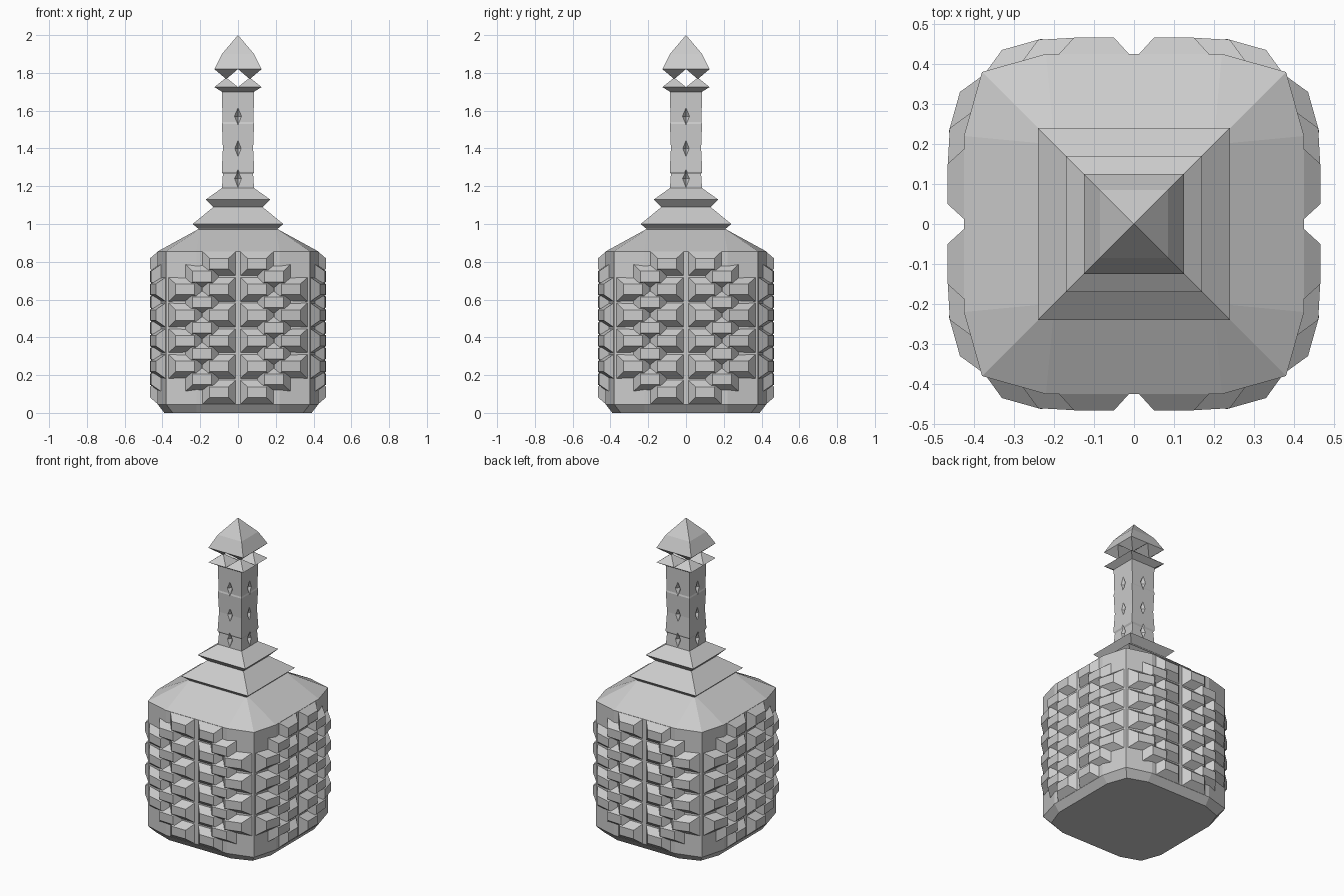
import bpy, bmesh, math
from mathutils import Matrix, Vector

if "Cube" in bpy.data.objects:
    bpy.data.objects.remove(bpy.data.objects["Cube"])


def finish(bm, name):
    bmesh.ops.remove_doubles(bm, verts=bm.verts, dist=1e-5)
    bmesh.ops.recalc_face_normals(bm, faces=bm.faces)
    me = bpy.data.meshes.new(name)
    bm.to_mesh(me)
    bm.free()
    ob = bpy.data.objects.new(name, me)
    bpy.context.collection.objects.link(ob)
    return ob


def loft(name, rings):
    bm = bmesh.new()
    loops = [[bm.verts.new(p) for p in r] for r in rings]
    for a, b in zip(loops, loops[1:]):
        n = len(a)
        for i in range(n):
            j = (i + 1) % n
            bm.faces.new((a[i], a[j], b[j], b[i]))
    bm.faces.new(loops[0][::-1])
    bm.faces.new(loops[-1])
    return finish(bm, name)


def square(h, z):
    return [(-h, -h, z), (h, -h, z), (h, h, z), (-h, h, z)]


def bulged(m, b, c, z):
    """Square ring with bulging sides: flat half-width m, side b, corner c."""
    pts = []
    for k in range(4):
        rot = Matrix.Rotation(k * math.pi / 2, 3, 'Z')
        pts += [rot @ Vector(p) for p in ((-m, -b, z), (m, -b, z), (c, -c, z))]
    return pts


# Body with bevelled foot and sloping shoulder
loft("bottle_body", [bulged(.22, .39, .345, 0), bulged(.22, .425, .38, .045),
                     bulged(.22, .425, .38, .855), bulged(.20, .215, .21, .97)])

# Two-tier square collar
loft("collar", [square(h, z) for h, z in
                ((.20, .96), (.21, .975), (.24, 1.0), (.13, 1.09), (.17, 1.13), (.085, 1.19))])

# Neck with slim bands
neck = loft("neck", [square(h, z) for h, z in
                     ((.085, 1.19), (.08, 1.265), (.086, 1.275), (.086, 1.28), (.08, 1.40),
                      (.085, 1.53), (.082, 1.54), (.085, 1.70))])

# Diamond nicks cut in the neck faces
bm = bmesh.new()
for z in (1.24, 1.40, 1.57):
    for k in range(4):
        rot = Matrix.Rotation(k * math.pi / 2, 3, 'Z')
        v = [bm.verts.new(rot @ Vector(p)) for p in
             ((-.024, -.09, z), (0, -.09, z - .055), (.024, -.09, z), (0, -.09, z + .055),
              (0, -.055, z))]
        bm.faces.new(v[:4])
        for i in range(4):
            bm.faces.new((v[i], v[(i + 1) % 4], v[4]))
cutter = finish(bm, "neck_cutter")
cutter.hide_render = True
cutter.hide_viewport = True
mod = neck.modifiers.new("nicks", 'BOOLEAN')
mod.operation = 'DIFFERENCE'
mod.object = cutter


# Stopper halves: outer rings closed by a two-by-two set of small pyramids
def stopper_half(name, rings, z0, ztip):
    bm = bmesh.new()
    loops = [[bm.verts.new(p) for p in square(h, z)] for h, z in rings]
    for a, b in zip(loops, loops[1:]):
        for i in range(4):
            j = (i + 1) % 4
            bm.faces.new((a[i], a[j], b[j], b[i]))
    bm.faces.new(loops[-1])
    w = rings[0][0] / 2
    for sx in (-w, w):
        for sy in (-w, w):
            base = [bm.verts.new((sx + x, sy + y, z0))
                    for x, y in ((-w, -w), (w, -w), (w, w), (-w, w))]
            tip = bm.verts.new((sx, sy, ztip))
            for i in range(4):
                bm.faces.new((base[i], base[(i + 1) % 4], tip))
    return finish(bm, name)


stopper_half("stopper_flange", [(.125, 1.725), (.085, 1.70)], 1.725, 1.775)
stopper_half("stopper_head", [(.125, 1.82), (.085, 1.90), (.0005, 2.0)], 1.82, 1.767)


# Staggered faceted studs on all four sides
def surface(x):
    return .425 - max(0, abs(x) - .22) * .045 / .16


def stud(bm, rot, cx, cz):
    rings = []
    for hw, hh, d in ((.09, .066, -.003), (.05, .028, .041)):
        rings.append([bm.verts.new(rot @ Vector((cx + sx * hw, -surface(cx + sx * hw) - d,
                                                 cz + sz * hh)))
                      for sx, sz in ((-1, -1), (1, -1), (1, 1), (-1, 1))])
    a, b = rings
    bm.faces.new(b)
    for i in range(4):
        j = (i + 1) % 4
        bm.faces.new((a[i], a[j], b[j], b[i]))


bm = bmesh.new()
for k in range(4):
    rot = Matrix.Rotation(k * math.pi / 2, 3, 'Z')
    for row in range(11):
        z = .11 + .068 * row
        if row % 2:
            xs = (.19,)
        else:
            xs = (.10,) if row in (0, 10) else (.10, .28)
        for x in xs:
            for s in (-1, 1):
                stud(bm, rot, s * x, z)
finish(bm, "side_studs")
